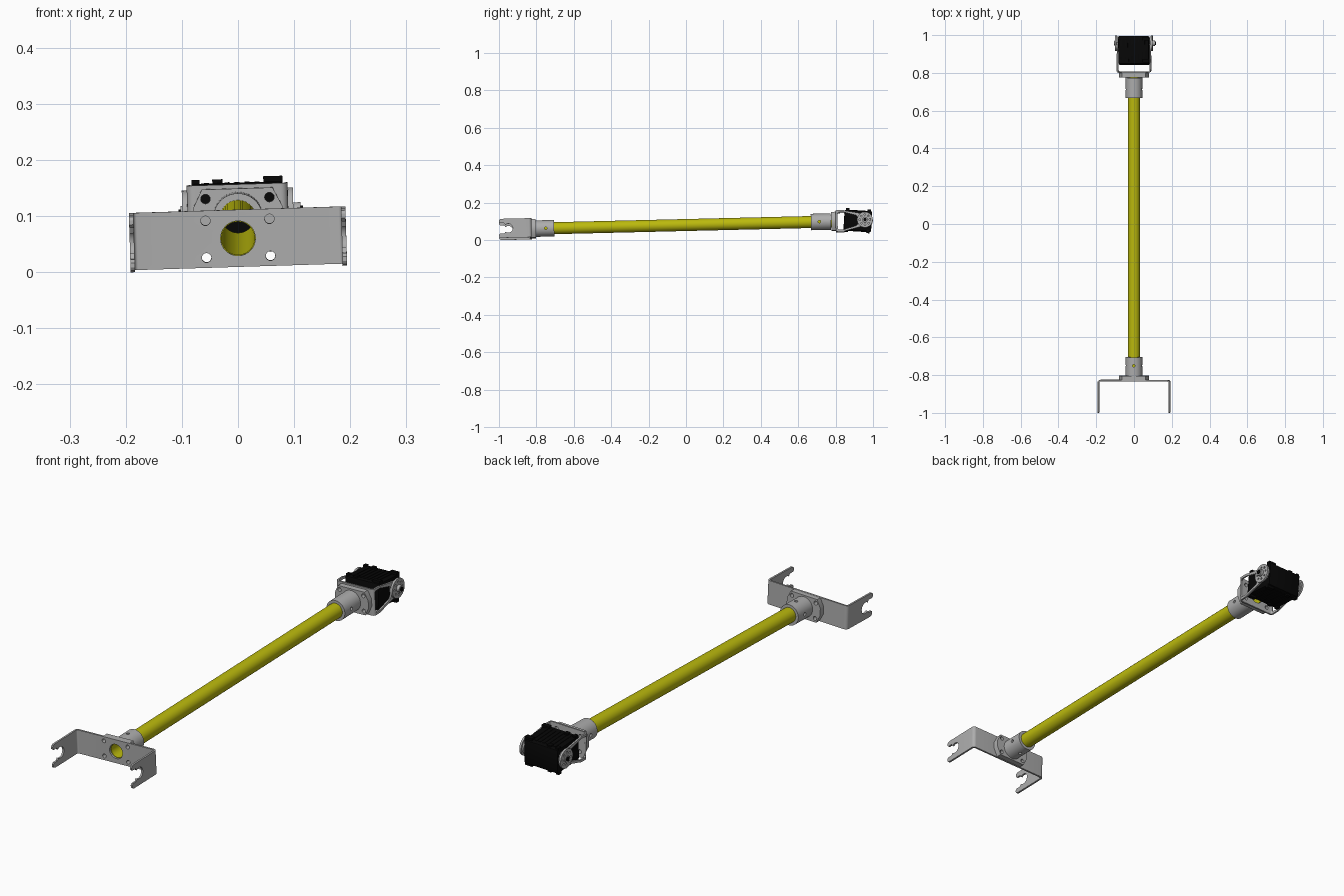
import bpy, bmesh
from math import sin, cos, pi, radians
from mathutils import Matrix, Vector

if "Cube" in bpy.data.objects:
    bpy.data.objects.remove(bpy.data.objects["Cube"])

# whole assembly leans slightly in pitch and roll
POSE = Matrix.Translation((0, 0, .0805)) @ Matrix.Rotation(.024, 4, 'X') @ Matrix.Rotation(-.031, 4, 'Y')
ALONG_Y = Matrix.Rotation(pi / 2, 4, 'X')                                   # profile in XZ
ALONG_X = Matrix(((0, 0, 1, 0), (1, 0, 0, 0), (0, 1, 0, 0), (0, 0, 0, 1)))  # profile in YZ


def material(name, rgb):
    m = bpy.data.materials.new(name)
    m.diffuse_color = (*rgb, 1)
    m.use_nodes = True
    m.node_tree.nodes["Principled BSDF"].inputs["Base Color"].default_value = m.diffuse_color
    return m


GREY = material("grey", (.42, .42, .42))
YELLOW = material("yellow", (.5, .49, .004))
BLACK = material("black", (.002, .002, .002))


def arc(x, y, r, a0=0, a1=360, n=32):
    """Points on an arc; a full circle leaves out the repeated end."""
    m = n if abs(a1 - a0) == 360 else n - 1
    return [(x + r * cos(radians(a0 + (a1 - a0) * i / m)),
             y + r * sin(radians(a0 + (a1 - a0) * i / m))) for i in range(n)]


def finish(ob, mat=GREY):
    me = ob.data
    me.transform(POSE)
    for p in me.polygons:
        p.use_smooth = True
        p.material_index = 0
    me.set_sharp_from_angle(angle=radians(30))
    me.materials.clear()
    me.materials.append(mat)
    return ob


def prism(name, loops, lo, hi, axis):
    """Extrude nested outlines from lo to hi along an axis; inner loops are holes."""
    cu = bpy.data.curves.new(name, 'CURVE')
    cu.dimensions, cu.fill_mode, cu.extrude = '2D', 'BOTH', abs(hi - lo) / 2
    for loop in loops:
        s = cu.splines.new('POLY')
        s.points.add(len(loop) - 1)
        for p, (x, y) in zip(s.points, loop):
            p.co = (x, y, 0, 1)
        s.use_cyclic_u = True
    tmp = bpy.data.objects.new("tmp", cu)
    bpy.context.collection.objects.link(tmp)
    bpy.context.view_layer.update()
    me = bpy.data.meshes.new_from_object(tmp)
    bpy.data.objects.remove(tmp)
    direction = {'X': (1, 0, 0), 'Y': (0, 1, 0), 'Z': (0, 0, 1)}[axis]
    rot = {'X': ALONG_X, 'Y': ALONG_Y, 'Z': Matrix()}[axis]
    me.transform(Matrix.Translation(Vector(direction) * (lo + hi) / 2) @ rot)
    bm = bmesh.new()
    bm.from_mesh(me)
    bmesh.ops.remove_doubles(bm, verts=bm.verts, dist=1e-5)
    bmesh.ops.recalc_face_normals(bm, faces=bm.faces)
    bm.to_mesh(me)
    bm.free()
    me.name = name
    ob = bpy.data.objects.new(name, me)
    bpy.context.collection.objects.link(ob)
    return ob


def boolean(ob, cutter, op='DIFFERENCE'):
    mod = ob.modifiers.new("cut", 'BOOLEAN')
    mod.object, mod.operation, mod.solver = cutter, op, 'EXACT'
    bpy.context.view_layer.update()
    me = bpy.data.meshes.new_from_object(ob.evaluated_get(bpy.context.evaluated_depsgraph_get()))
    ob.modifiers.clear()
    ob.data = me
    bpy.data.objects.remove(cutter)


def mount_holes(bore):
    return [arc(0, 0, bore)] + [arc(sx * .057, sz * .033, .0085, n=16)
                                for sx in (-1, 1) for sz in (-1, 1)]


def u_bracket(name, w, plate_y, d, open_y, t, r, side_loops):
    """Bent sheet U, trimmed by a side outline and drilled through its web."""
    cx, cy = w - r, plate_y + d * r
    bend = lambda rad: [(x, cy - d * (y - cy)) for x, y in arc(cx, cy, rad, 0, 90, 7)]
    half_out = [(w, open_y)] + bend(r)
    half_in = [(w - t, open_y)] + bend(r - t)
    flip = lambda pts: [(-x, y) for x, y in pts]
    profile = half_out + flip(half_out)[::-1] + flip(half_in) + half_in[::-1]
    ob = prism(name, [profile], -.1, .1, 'Z')
    boolean(ob, prism("side_cutter", side_loops, -.3, .3, 'X'), 'INTERSECT')
    for hole in mount_holes(.031):
        boolean(ob, prism("hole_cutter", [hole], plate_y - .03, plate_y + .03, 'Y'))
    return finish(ob)


# hollow arm tube
finish(prism("arm_tube", [arc(0, 0, .032, n=40), arc(0, 0, .0295, n=40)], -.825, .80, 'Y'), YELLOW)

# clamp sockets and their eight-sided flanges at both ends
octagon = [(.080, .016), (.063, .05), (-.063, .05), (-.080, .016)]
octagon += [(-x, -z) for x, z in octagon]
for end, s0, s1, f0, f1, pin in (("front", -.81, -.705, -.826, -.803, -.75),
                                 ("rear", .775, .668, .777, .80, .713)):
    socket = prism(end + "_socket", [arc(0, 0, .044, n=40), arc(0, 0, .032, n=40)],
                   min(s0, s1), max(s0, s1), 'Y')
    boolean(socket, prism("pin_cutter", [arc(pin, 0, .007, n=16)], -.1, .1, 'X'))
    if end == "front":
        boolean(socket, prism("pin_cutter", [arc(0, pin, .007, n=16)], -.1, .1, 'Z'))
    finish(socket)
    finish(prism(end + "_flange", [octagon] + mount_holes(.032), f0, f1, 'Y'))

# front fork bracket: arms with open keyhole slots
upper = [(-.81, .051), (-.988, .051), (-.996, .048), (-1, .042), (-1, .034),
         (-.994, .028), (-.972, .028), (-.966, .018)]
slot = arc(-.95, 0, .024, 130, -130, 17)
fork = upper + slot + [(y, -z) for y, z in upper[::-1]]
u_bracket("front_fork_bracket", .193, -.826, -1, -1.02, .008, .014, [fork])

# rear bracket: arms tapering to the pivot with a window
rear_top = [(.79, .057), (.845, .057), (.855, .053)]
rear_side = rear_top + arc(.958, .003, .034, 105, -105, 19) + [(y, -z) for y, z in rear_top[::-1]]
win_top = [(.811, .041), (.817, .046), (.845, .046), (.912, .027), (.919, .014)]
u_bracket("servo_bracket", .09, .80, 1, 1.05, .007, .013,
          [rear_side, win_top + [(y, -z) for y, z in win_top[::-1]]])

# servo: bevelled case with ribs and corner lugs
bm = bmesh.new()


def box(x, y, z, sx, sy, sz):
    m = Matrix.Translation((x, y, z)) @ Matrix.Diagonal((sx, sy, sz, 1))
    return bmesh.ops.create_cube(bm, size=1, matrix=m)


case = box(0, 0, 0, .162, .148, .106)
edges = {e for v in case['verts'] for e in v.link_edges}
bmesh.ops.bevel(bm, geom=list(edges), offset=.006, segments=2, affect='EDGES', profile=.5)
for side in (-1, 1):
    for i in range(7):                                   # cooling ribs
        box(-.054 + i * .018, .0, side * .052, .009, .11, .006)
    for x, w, h in ((-.074, .014, .060), (-.035, .018, .060), (.064, .034, .063)):
        for y in (-.058, .058):                          # mounting lugs
            box(x, y, side * (h - .011), w, .018, .022)
me = bpy.data.meshes.new("servo_case")
bm.to_mesh(me)
bm.free()
me.transform(Matrix.Translation((0, .919, 0)) @ Matrix.Rotation(radians(-5), 4, 'X'))
servo = bpy.data.objects.new("servo_case", me)
bpy.context.collection.objects.link(servo)
finish(servo, BLACK)

# pivot bosses, drilled horn discs and centre screws on both sides
PY, PZ = .957, .003
for side, name, cap in ((-1, "left", .106), (1, "right", .116)):
    def span(a, b):
        return sorted((side * a, side * b))
    finish(prism(name + "_pivot_boss", [arc(PY, PZ, .026)], *span(.07, .083), 'X'), BLACK)
    bolts = [arc(PY + .027 * cos(k * pi / 4), PZ + .027 * sin(k * pi / 4), .0045, n=10)
             for k in range(8)]
    finish(prism(name + "_horn_disc", [arc(PY, PZ, .042, n=40)] + bolts, *span(.09, .099), 'X'))
    finish(prism(name + "_horn_hub", [arc(PY, PZ, .015, n=24)], *span(.098, cap - .004), 'X'))
    finish(prism(name + "_centre_screw", [arc(PY, PZ, .009, n=16)], *span(.1, cap), 'X'), BLACK)
